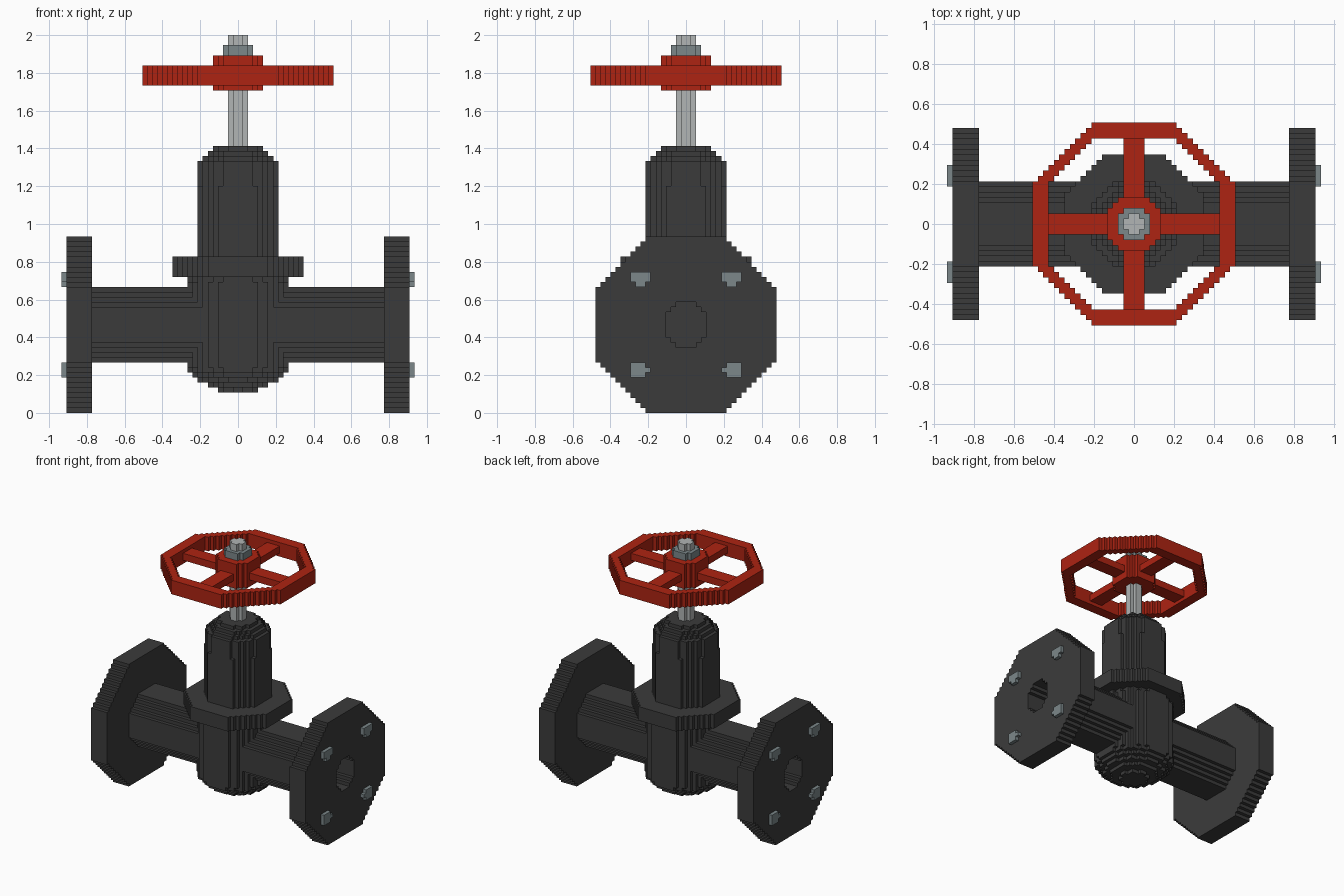
import bpy, bmesh, math

if "Cube" in bpy.data.objects:
    bpy.data.objects.remove(bpy.data.objects["Cube"])

U = 2 / 75          # size of one block
ZC = 17.5           # height of the pipe axis, in blocks


def material(name, rgb):
    m = bpy.data.materials.new(name)
    m.diffuse_color = (*rgb, 1)
    m.use_nodes = True
    m.node_tree.nodes["Principled BSDF"].inputs["Base Color"].default_value = m.diffuse_color
    return m


IRON = material("dark iron", (0.044, 0.044, 0.044))
RED = material("red paint", (0.42, 0.017, 0.006))
STEEL = material("bright steel", (0.44, 0.46, 0.46))
ZINC = material("grey zinc", (0.2, 0.245, 0.255))


def octagon(a, b, r):
    """True inside a flat-sided octagon of inner radius r."""
    a, b = abs(a), abs(b)
    return max(a, b) <= r and a + b <= r * math.sqrt(2)


def blocks(name, mat, xr, yr, zr, inside):
    """Make the outer skin of all blocks whose centre passes the test."""
    cells = {(i, j, k)
             for i in range(*xr) for j in range(*yr) for k in range(*zr)
             if inside(i + .5, j + .5, k + .5)}
    bm = bmesh.new()
    verts = {}

    def vert(p):
        if p not in verts:
            verts[p] = bm.verts.new([c * U for c in p])
        return verts[p]

    for cell in cells:
        for axis in range(3):
            for side in (0, 1):
                near = list(cell)
                near[axis] += 2 * side - 1
                if tuple(near) in cells:
                    continue
                corners = []
                for s, t in ((0, 0), (1, 0), (1, 1), (0, 1)):
                    p = list(cell)
                    p[axis] += side
                    p[(axis + 1) % 3] += s
                    p[(axis + 2) % 3] += t
                    corners.append(vert(tuple(p)))
                bm.faces.new(corners if side else corners[::-1])
    # merge flat areas
    bmesh.ops.dissolve_limit(bm, angle_limit=0.01, verts=bm.verts[:], edges=bm.edges[:])
    me = bpy.data.meshes.new(name)
    bm.to_mesh(me)
    bm.free()
    me.materials.append(mat)
    ob = bpy.data.objects.new(name, me)
    bpy.context.collection.objects.link(ob)


def bore(x, y, z):
    return abs(x) > 10 and octagon(y, z - ZC, 4.05)


# pipe, closed in the middle by the gate
blocks("pipe", IRON, (-29, 29), (-8, 8), (9, 26),
       lambda x, y, z: octagon(y, z - ZC, 7.8) and not bore(x, y, z))

# end flanges and their bolt heads
for side, x0, bx in (("left", -34, -35), ("right", 29, 34)):
    blocks("flange_" + side, IRON, (x0, x0 + 5), (-18, 18), (0, 35),
           lambda x, y, z: octagon(y, z - ZC, 17.7) and not bore(x, y, z))

    def bolt_head(x, y, z):
        dy, dz = abs(y) - 9, abs(z - ZC) - 9
        if abs(dy) > 1.6 or abs(dz) > 1.1:
            return False
        if z > ZC:
            return dz > -.5 or abs(dy) < 1
        return dy > -1 or abs(dz) < .5

    blocks("flange_bolts_" + side, ZINC, (bx, bx + 1), (-11, 11), (6, 29), bolt_head)

# rounded valve chamber
blocks("chamber", IRON, (-11, 11), (-11, 11), (4, 31),
       lambda x, y, z: math.hypot(x, y) < 10.4
       and math.hypot(x, y, z - ZC) < 13.5)

# bonnet with its collar and domed top
blocks("bonnet_collar", IRON, (-13, 13), (-13, 13), (27, 31),
       lambda x, y, z: octagon(x, y, 13))


def bonnet_shape(x, y, z):
    if z < 45:
        return octagon(x, y, 8)
    r = 8 if z < 50 else 8 - (z - 49.5)
    return math.hypot(x, y) < r + .1


blocks("bonnet", IRON, (-8, 8), (-8, 8), (31, 53), bonnet_shape)

# stem and top nut
blocks("stem", STEEL, (-2, 2), (-2, 2), (53, 75), lambda x, y, z: octagon(x, y, 2))
blocks("stem_nut", ZINC, (-3, 3), (-3, 3), (71, 73), lambda x, y, z: octagon(x, y, 3))


# handwheel: rim, four spokes and hub
def wheel(x, y, z):
    if octagon(x, y, 5):
        return True
    if not 65 < z < 69 or not octagon(x, y, 19):
        return False
    return not octagon(x, y, 16.3) or (min(abs(x), abs(y)) < 2 and 66 < z < 68)


blocks("handwheel", RED, (-19, 19), (-19, 19), (64, 71), wheel)
